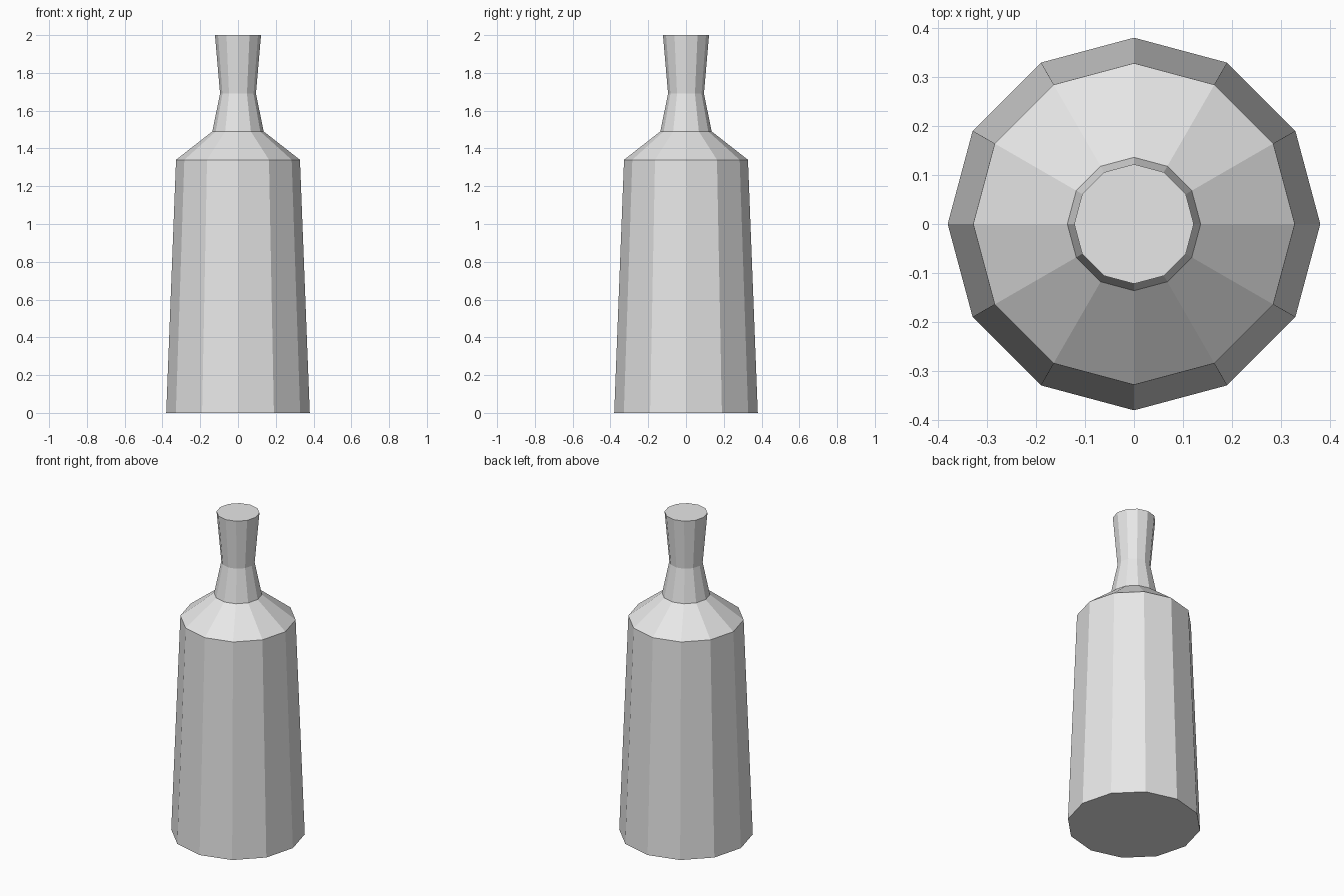
import bpy
import bmesh
from math import cos, sin, tau

cube = bpy.data.objects.get("Cube")
if cube:
    bpy.data.objects.remove(cube, do_unlink=True)

SIDES = 12
# Radius and height: base, shoulder, neck foot, neck waist, rim
PROFILE = [(0.38, 0), (0.328, 1.34), (0.136, 1.49), (0.095, 1.69), (0.122, 2)]

# Plain grey material
grey = bpy.data.materials.new("light_grey")
grey.use_nodes = True
colour = (0.8, 0.8, 0.8, 1)
grey.diffuse_color = colour
grey.node_tree.nodes["Principled BSDF"].inputs["Base Color"].default_value = colour

# Bottle: stacked rings joined by flat sides
bm = bmesh.new()
rings = [[bm.verts.new((r * cos(tau * i / SIDES), r * sin(tau * i / SIDES), z))
          for i in range(SIDES)] for r, z in PROFILE]
for low, high in zip(rings, rings[1:]):
    for i in range(SIDES):
        j = (i + 1) % SIDES
        bm.faces.new((low[i], low[j], high[j], high[i]))

# Closed base and top
bm.faces.new(rings[0][::-1])
bm.faces.new(rings[-1])

mesh = bpy.data.meshes.new("bottle")
bm.to_mesh(mesh)
bm.free()
mesh.materials.append(grey)
bottle = bpy.data.objects.new("bottle", mesh)
bpy.context.collection.objects.link(bottle)
